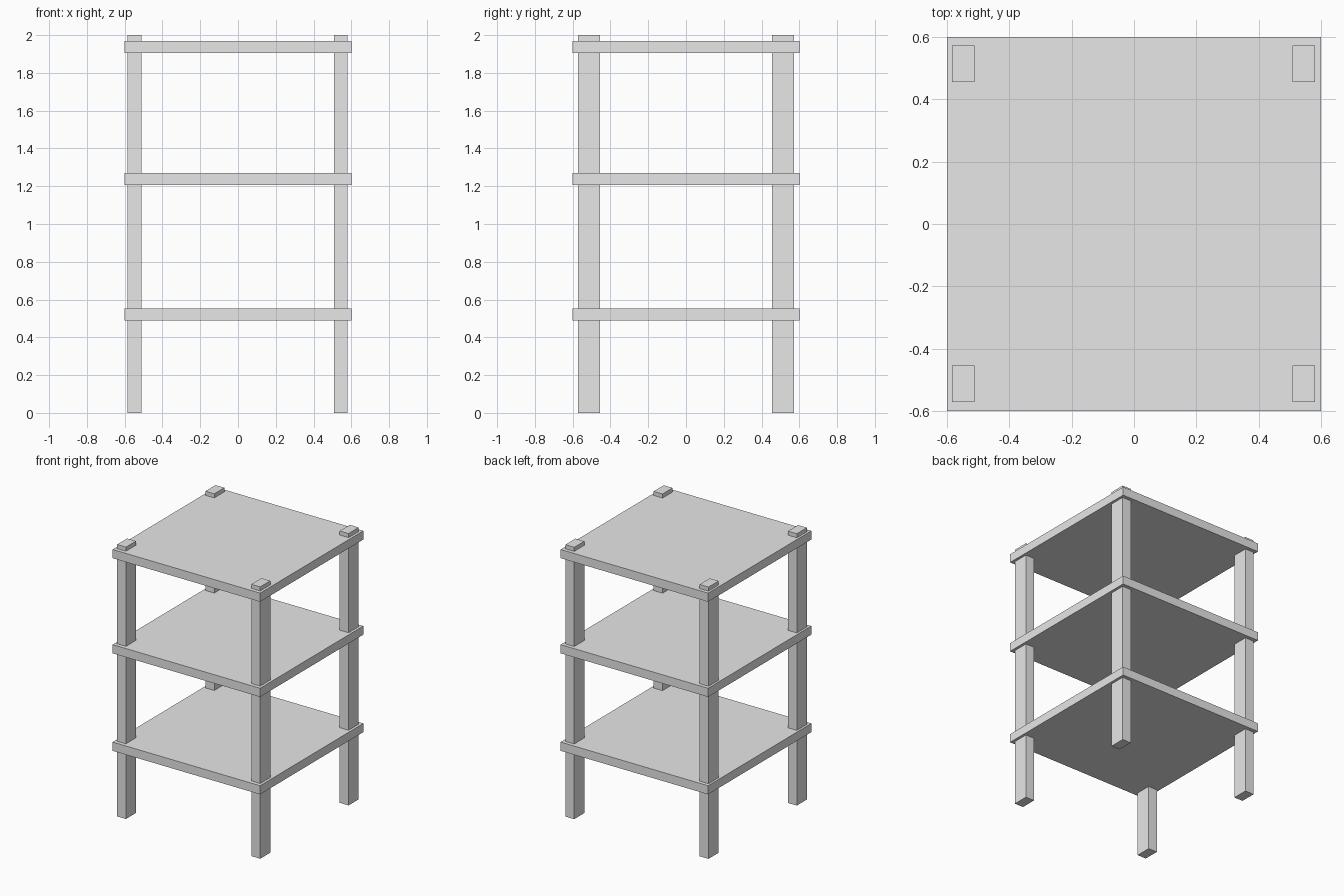
import bpy

# Remove the default cube only
default_cube = bpy.data.objects.get("Cube")
if default_cube:
    bpy.data.objects.remove(default_cube, do_unlink=True)

# One plain grey for the whole unit
GREY = (0.8, 0.8, 0.8, 1.0)
grey = bpy.data.materials.new("light grey")
grey.use_nodes = True
grey.diffuse_color = GREY
grey.node_tree.nodes["Principled BSDF"].inputs["Base Color"].default_value = GREY


def box(name, centre, size):
    """Add a flat-sided box with its size applied to the mesh."""
    bpy.ops.mesh.primitive_cube_add(size=1, location=centre)
    obj = bpy.context.object
    obj.name = name
    obj.scale = size
    bpy.ops.object.transform_apply(location=False, rotation=False, scale=True)
    obj.data.materials.append(grey)
    return obj


# Shelves: three equal square boards
SHELF_WIDTH = 1.2
SHELF_THICKNESS = 0.064
for name, z in (("lower_shelf", 0.521), ("middle_shelf", 1.238), ("top_shelf", 1.938)):
    box(name, (0, 0, z), (SHELF_WIDTH, SHELF_WIDTH, SHELF_THICKNESS))

# Legs: four rectangular posts running through the shelves
LEG_SIZE = (0.072, 0.117, 2.0)
for x_name, x in (("right", -0.548), ("left", 0.545)):
    for y_name, y in (("front", -0.513), ("back", 0.514)):
        box(f"{y_name}_{x_name}_leg", (x, y, 1.0), LEG_SIZE)
